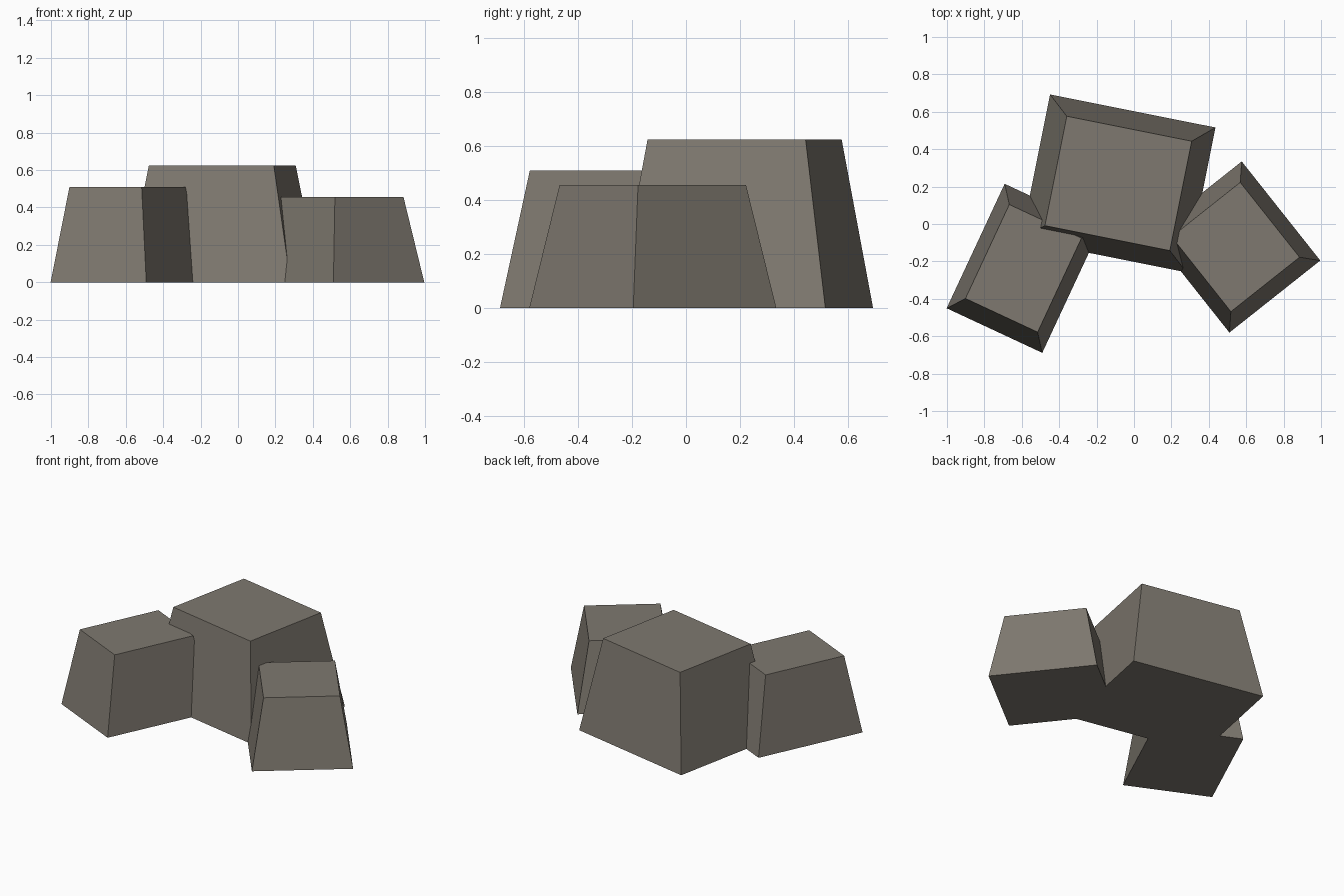
import bpy
import bmesh
from math import radians
from mathutils import Matrix

cube = bpy.data.objects.get("Cube")
if cube:
    bpy.data.objects.remove(cube, do_unlink=True)

# Stone colour
stone = bpy.data.materials.new("warm_grey_stone")
stone.use_nodes = True
colour = (0.21, 0.19, 0.16, 1)
stone.diffuse_color = colour
stone.node_tree.nodes["Principled BSDF"].inputs["Base Color"].default_value = colour

TAPER = 0.755  # top size relative to the base


def boulder(name, centre, size, angle):
    """Tapered block standing on the ground, turned about z."""
    width, depth, height = size
    bm = bmesh.new()
    bmesh.ops.create_cube(bm, size=1)
    for v in bm.verts:
        scale = TAPER if v.co.z > 0 else 1
        v.co.x *= width * scale
        v.co.y *= depth * scale
        v.co.z = (v.co.z + 0.5) * height
    bm.transform(Matrix.Rotation(radians(angle), 4, "Z"))
    mesh = bpy.data.meshes.new(name)
    bm.to_mesh(mesh)
    bm.free()
    mesh.materials.append(stone)
    obj = bpy.data.objects.new(name, mesh)
    obj.location = (*centre, 0)
    bpy.context.collection.objects.link(obj)
    return obj


# Large rock at the back, smaller ones on either side
boulder("large_back_rock", (-0.084, 0.217), (0.902, 0.79, 0.625), -11.3)
boulder("right_rock", (-0.591, -0.237), (0.564, 0.734, 0.51), -25)
boulder("left_rock", (0.543, -0.123), (0.62, 0.676, 0.455), 38.4)
